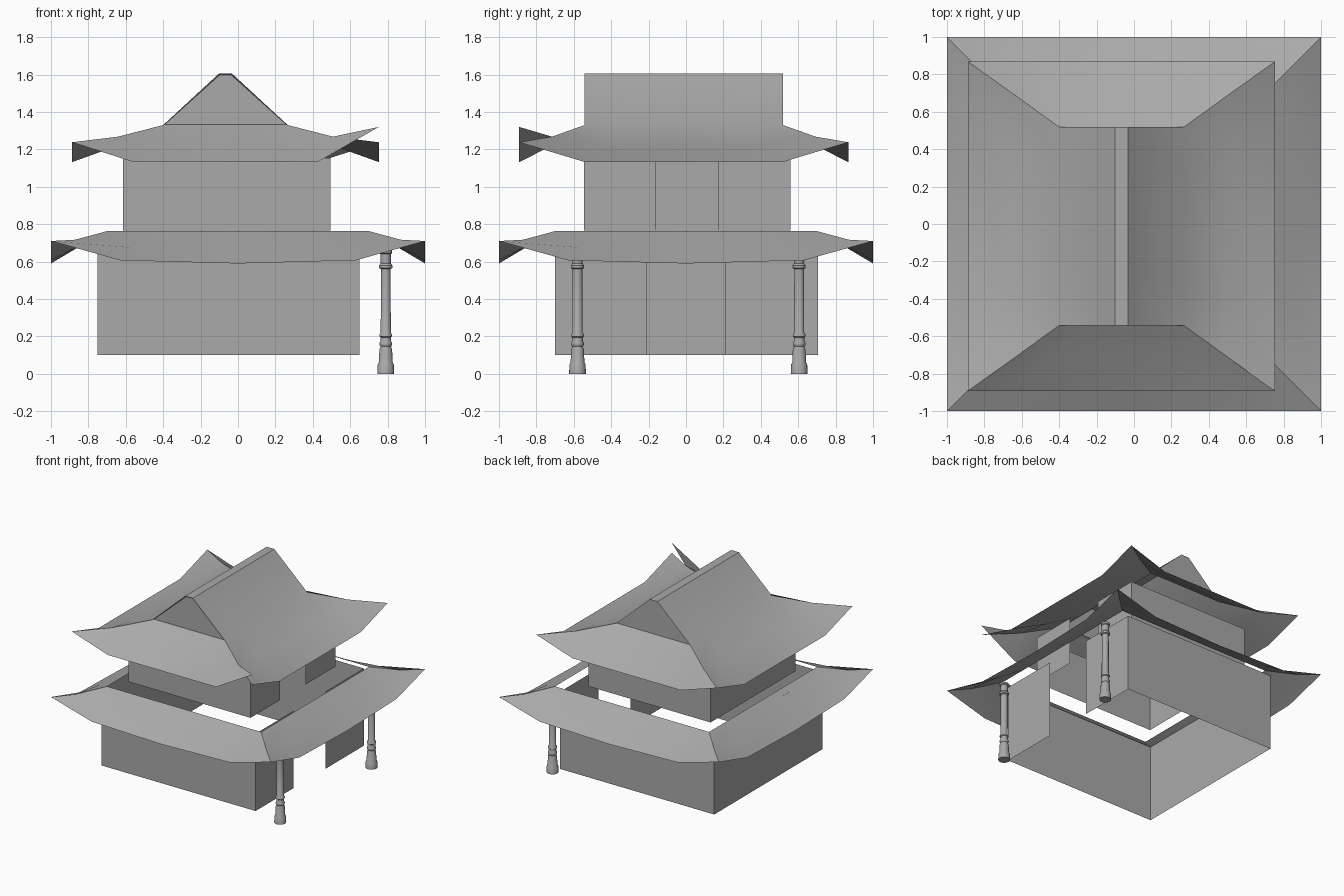
import bpy, bmesh, math

if "Cube" in bpy.data.objects:
    bpy.data.objects.remove(bpy.data.objects["Cube"], do_unlink=True)

grey = bpy.data.materials.new("stone_grey")
grey.use_nodes = True
GREY = (0.4, 0.4, 0.4, 1)
grey.diffuse_color = GREY
grey.node_tree.nodes["Principled BSDF"].inputs["Base Color"].default_value = GREY


def finish(bm, name, smooth=0):
    mesh = bpy.data.meshes.new(name)
    bm.to_mesh(mesh)
    bm.free()
    mesh.materials.append(grey)
    obj = bpy.data.objects.new(name, mesh)
    bpy.context.collection.objects.link(obj)
    if smooth:
        bpy.ops.object.select_all(action='DESELECT')
        obj.select_set(True)
        bpy.context.view_layer.objects.active = obj
        bpy.ops.object.shade_smooth_by_angle(angle=math.radians(smooth))
    return obj


def grid(bm, rows):
    """Quads between rows of points; returns the faces row by row."""
    verts = [[bm.verts.new(p) for p in row] for row in rows]
    return [[bm.faces.new((a[i], a[i + 1], b[i + 1], b[i])) for i in range(len(a) - 1)]
            for a, b in zip(verts, verts[1:])]


def wall(name, start, end, z0, z1, windows=(), sill=0.255, head=0.62):
    """Thin wall sheet; windows are (from, to) distances along it, pushed outward."""
    bm = bmesh.new()
    length = math.dist(start, end)
    cuts = [0] + [d for w in windows for d in w] + [length]
    heights = [z0, sill, head, z1] if windows else [z0, z1]
    rows = [[(start[0] + (end[0] - start[0]) * d / length,
              start[1] + (end[1] - start[1]) * d / length, z) for d in cuts] for z in heights]
    faces = grid(bm, rows)
    if windows:
        bmesh.ops.inset_individual(bm, faces=faces[1][1::2], thickness=0.001, depth=0.012)
    finish(bm, name)


def storey(prefix, x0, x1, y0, y1, z0, z1, gap, front=(), side_a=(), side_b=()):
    """Four walls, the left one split by a doorway."""
    wall(prefix + "_front_wall", (x0, y0), (x1, y0), z0, z1, front)
    wall(prefix + "_left_wall_front", (x1, y0), (x1, gap[0]), z0, z1, side_a)
    wall(prefix + "_left_wall_back", (x1, gap[1]), (x1, y1), z0, z1, side_b)
    wall(prefix + "_back_wall", (x1, y1), (x0, y1), z0, z1)
    wall(prefix + "_right_wall", (x0, y1), (x0, y0), z0, z1)


storey("lower", -0.75, 0.65, -0.7, 0.705, 0.1, 0.735, (-0.21, 0.21),
       front=[(0.07, 0.39), (0.54, 0.86), (1.01, 1.33)],
       side_a=[(0.07, 0.4)], side_b=[(0.1, 0.43)])
storey("upper", -0.615, 0.495, -0.545, 0.56, 0.765, 1.155, (-0.16, 0.17))


def roof_panel(bm, side, levels, center, bends, raised=None):
    """One curved roof side. Levels: half x, half y, corner z, middle z.
    Bends: position along the side and how far it rises to the corner height."""
    c, s = [(1, 0), (0, 1), (-1, 0), (0, -1)][side]
    rows = []
    for hx, hy, zc, zm in reversed(levels):
        along, out = (hy, hx) if side % 2 else (hx, hy)
        rows.append([(center[0] + c * u * along + s * out,
                      center[1] + s * u * along - c * out,
                      zm + (zc - zm) * w) for u, w in bends])
    if raised:
        rows[0][-1] = (*rows[0][-1][:2], raised)
    grid(bm, rows)


# Lower skirt roof
bm = bmesh.new()
lower_levels = [(0.7, 0.7, 0.763, 0.763), (0.87, 0.87, 0.717, 0.667), (1, 1, 0.71, 0.59)]
for side in range(4):
    roof_panel(bm, side, lower_levels, (0, 0),
               [(-1, 1), (-0.63, 0.14), (0, 0), (0.63, 0.14), (1, 1)])
finish(bm, "lower_roof", 40)

# Upper roof: long sides run up to the ridge, short sides stop at the gables
bm = bmesh.new()
CX, CY = -0.067, -0.012
RIDGE, GABLE = (0.035, 0.53, 1.605), (0.333, 0.53, 1.33)
ridge_level = (*RIDGE, RIDGE[2])
upper_levels = [(*GABLE, GABLE[2]), (0.575, 0.705, 1.268, 1.22), (0.82, 0.88, 1.238, 1.132)]
for side in range(4):
    levels = [ridge_level] + upper_levels if side % 2 else upper_levels
    roof_panel(bm, side, levels, (CX, CY), [(-1, 1), (-0.6, 0), (0.6, 0), (1, 1)],
               raised=1.32 if side == 0 else None)
grid(bm, [[(CX + sx * RIDGE[0], CY + sy * RIDGE[1], RIDGE[2]) for sx in (-1, 1)]
          for sy in (-1, 1)])
finish(bm, "upper_roof", 40)

# Gables, the front one with a sunken panel
for name, sy in (("front_gable", -1), ("back_gable", 1)):
    bm = bmesh.new()
    faces = grid(bm, [[(CX - sy * sx * half, CY + sy * hy, z) for sx in (-1, 1)]
                      for half, hy, z in (GABLE, RIDGE)])[0]
    if sy < 0:
        bmesh.ops.inset_individual(bm, faces=faces, thickness=0.037)
        bmesh.ops.inset_individual(bm, faces=faces, thickness=0.009, depth=-0.012)
    finish(bm, name)

# Turned columns under the left eave
profile = [(0, 0), (0.045, 0), (0.043, 0.05), (0.037, 0.06), (0.034, 0.13), (0.028, 0.145),
           (0.034, 0.155), (0.034, 0.165), (0.028, 0.175), (0.028, 0.195), (0.034, 0.2),
           (0.034, 0.21), (0.027, 0.22), (0.026, 0.56), (0.035, 0.565), (0.035, 0.58),
           (0.027, 0.59), (0.028, 0.64), (0.034, 0.645), (0.034, 0.66), (0, 0.66)]
for name, y in (("front_column", -0.58), ("back_column", 0.605)):
    bm = bmesh.new()
    ring = [bm.verts.new((0.79 + r, y, z)) for r, z in profile]
    edges = [bm.edges.new(pair) for pair in zip(ring, ring[1:])]
    bmesh.ops.spin(bm, geom=ring + edges, cent=(0.79, y, 0), axis=(0, 0, 1),
                   angle=math.tau, steps=20)
    bmesh.ops.remove_doubles(bm, verts=bm.verts[:], dist=0.0005)
    bmesh.ops.recalc_face_normals(bm, faces=bm.faces[:])
    finish(bm, name, 35)
